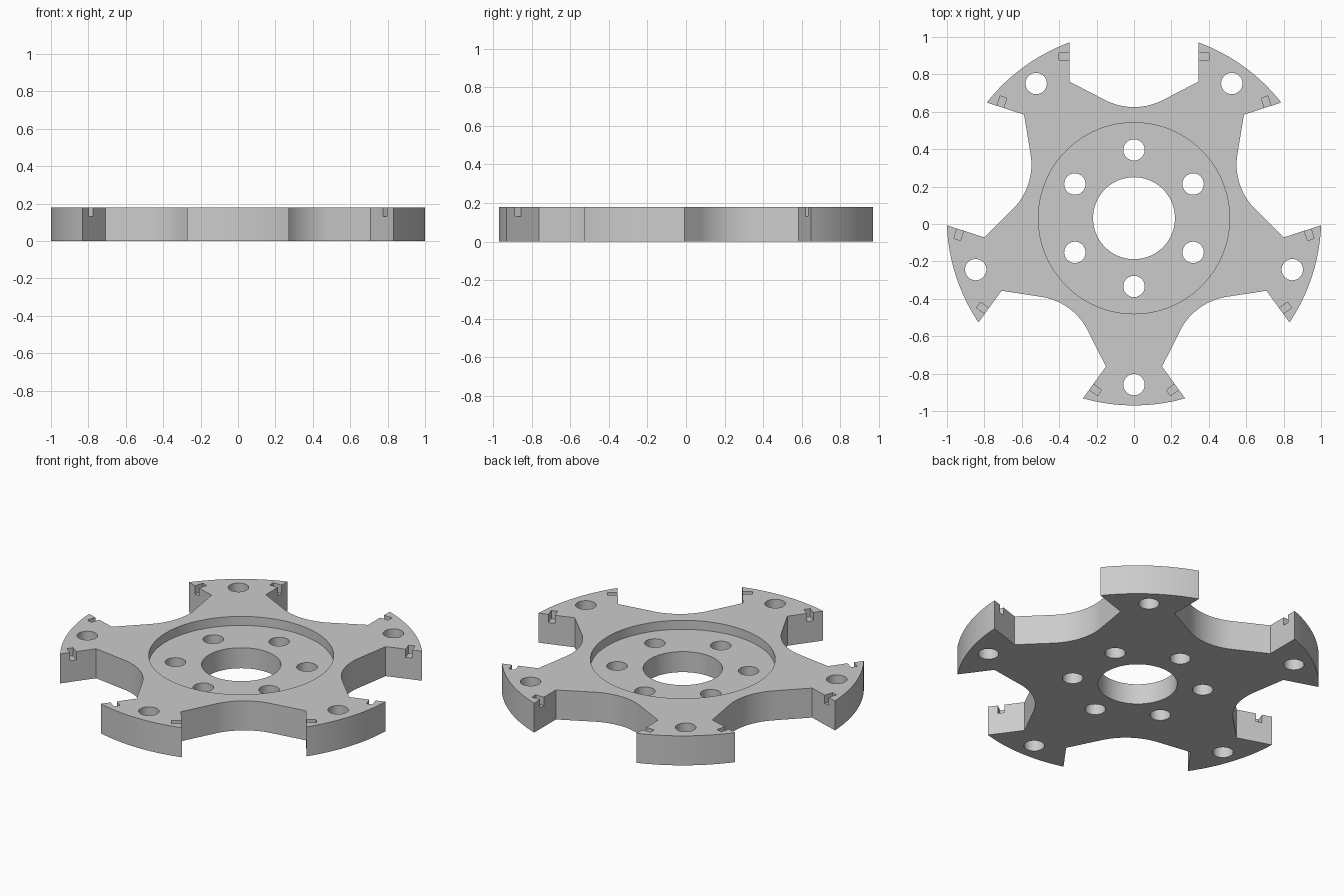
import bpy
import bmesh
from math import sin, cos, pi, radians, asin, hypot
from mathutils import Matrix, Vector

if "Cube" in bpy.data.objects:
    bpy.data.objects.remove(bpy.data.objects["Cube"], do_unlink=True)

CENTER = Vector((0, 0.031, 0))
R, HEIGHT = 1.001, 0.18
ARMS = 5
SLOT = 0.345             # half width of the gap between two arms
RECESS_FLOOR = 0.125
NOTCH_FLOOR = 0.13

grey = bpy.data.materials.new("plain grey")
grey.use_nodes = True
colour = (0.6, 0.6, 0.6, 1)
grey.diffuse_color = colour
grey.node_tree.nodes["Principled BSDF"].inputs["Base Color"].default_value = colour


def make_object(name, bm):
    mesh = bpy.data.meshes.new(name)
    bmesh.ops.recalc_face_normals(bm, faces=bm.faces)
    bm.to_mesh(mesh)
    bm.free()
    ob = bpy.data.objects.new(name, mesh)
    ob.location = CENTER
    bpy.context.collection.objects.link(ob)
    mesh.materials.append(grey)
    return ob


def add_cylinder(bm, radius, x, y, z0, z1, segments=48):
    place = Matrix.Translation((x, y, (z0 + z1) / 2))
    bmesh.ops.create_cone(bm, cap_ends=True, segments=segments, radius1=radius,
                          radius2=radius, depth=z1 - z0, matrix=place)


def cut(target, cutter):
    cutter.hide_render = True
    mod = target.modifiers.new("cut", "BOOLEAN")
    mod.operation = "DIFFERENCE"
    mod.solver = "EXACT"
    mod.object = cutter
    bpy.context.view_layer.objects.active = target
    bpy.ops.object.modifier_apply(modifier=mod.name)
    bpy.data.objects.remove(cutter, do_unlink=True)


# Outline of one gap (opening toward +y) and the arm end that follows it
def gap_and_arm():
    fillet, tangent, bottom = 0.336, radians(28.4), 0.594
    curve = [(fillet * sin(t), bottom + fillet * (1 - cos(t)))
             for t in (tangent * i / 10 for i in range(-10, 11))]
    neck = 0.73
    points = [(SLOT, neck)] + curve[::-1] + [(-SLOT, neck)]
    half = asin(SLOT / R)
    start, sweep = pi / 2 + half, 2 * pi / ARMS - 2 * half
    points += [(R * cos(start + sweep * i / 16), R * sin(start + sweep * i / 16))
               for i in range(17)]
    return points


# Star-shaped plate
bm = bmesh.new()
outline = []
for k in range(ARMS):
    turn = Matrix.Rotation(2 * pi * k / ARMS, 3, "Z")
    outline += [bm.verts.new(turn @ Vector((x, y, 0))) for x, y in gap_and_arm()]
base = bm.faces.new(outline)
top = bmesh.ops.extrude_face_region(bm, geom=[base])
bmesh.ops.translate(bm, vec=(0, 0, HEIGHT),
                    verts=[g for g in top["geom"] if isinstance(g, bmesh.types.BMVert)])
plate = make_object("star_plate", bm)

# Round recess in the upper face
bm = bmesh.new()
add_cylinder(bm, 0.511, 0, 0, RECESS_FLOOR, HEIGHT + 0.1, 128)
cut(plate, make_object("recess_cutter", bm))

# Centre bore, six hub holes and one hole in each arm
bm = bmesh.new()
add_cylinder(bm, 0.219, 0, 0, -0.1, HEIGHT + 0.1, 96)
for count, ring in ((6, 0.365), (ARMS, 0.89)):
    for k in range(count):
        a = -pi / 2 + 2 * pi * k / count
        add_cylinder(bm, 0.057, ring * cos(a), ring * sin(a), -0.1, HEIGHT + 0.1)
cut(plate, make_object("hole_cutter", bm))

# Small notches in both side walls of every gap
bm = bmesh.new()
for k in range(ARMS):
    for side in (-1, 1):
        place = (Matrix.Rotation(2 * pi * k / ARMS, 4, "Z")
                 @ Matrix.Translation((side * (SLOT + 0.015), 0.864, NOTCH_FLOOR + 0.05))
                 @ Matrix.Diagonal((0.08, 0.037, 0.1, 1)))
        bmesh.ops.create_cube(bm, size=1, matrix=place)
cut(plate, make_object("notch_cutter", bm))

# Smooth curved walls, crisp edges
bpy.ops.object.select_all(action="DESELECT")
plate.select_set(True)
bpy.context.view_layer.objects.active = plate
bpy.ops.object.shade_smooth_by_angle(angle=radians(25))
